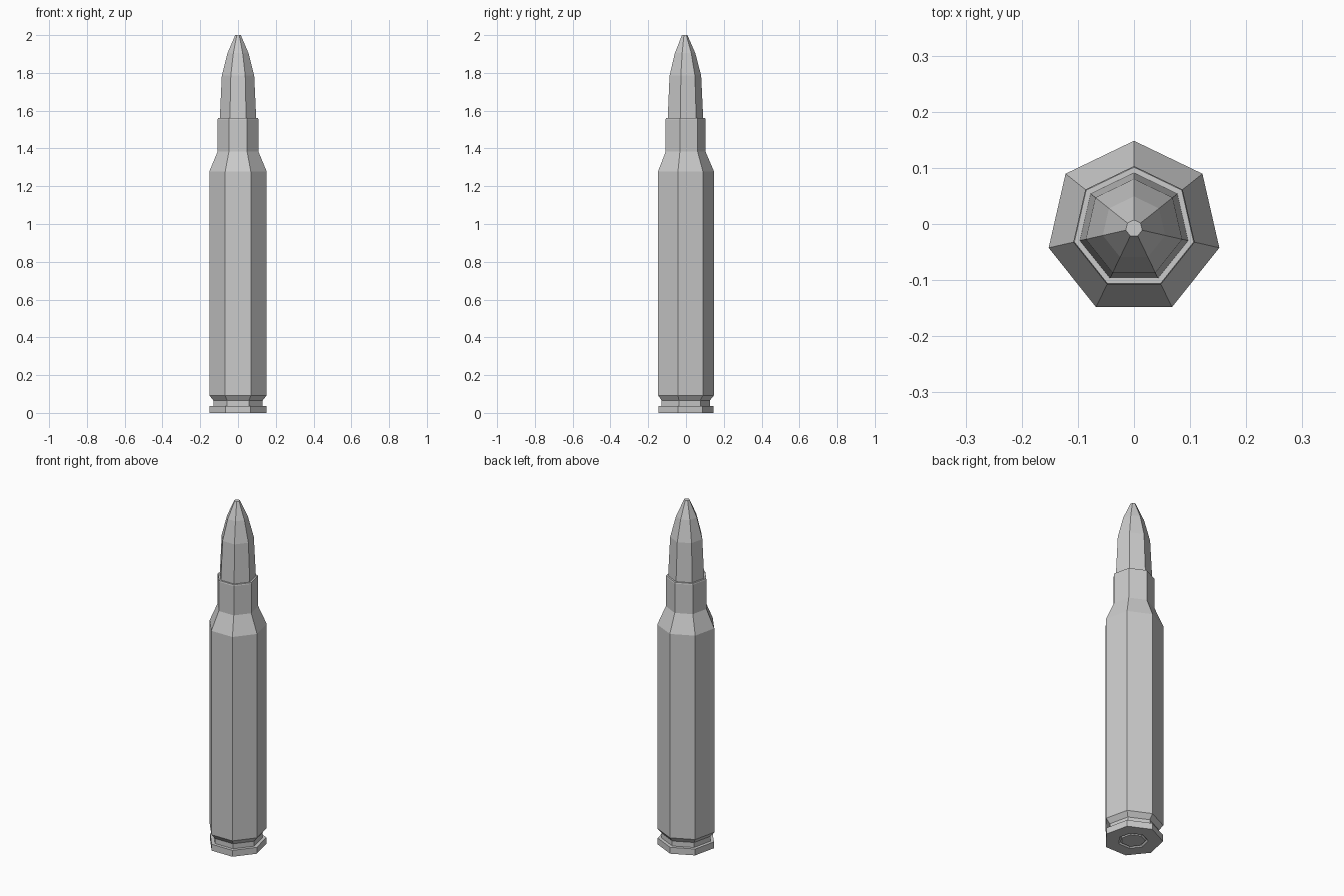
import bpy, bmesh, math

if "Cube" in bpy.data.objects:
    bpy.data.objects.remove(bpy.data.objects["Cube"])

SIDES = 7
CENTRE_Y = -0.0077  # seven-sided ring has one corner on +y, so shift to centre its bounds


def lathe(name, profile, cap_start=False, cap_end=False):
    """Revolve (radius, z) points into a flat-faced seven-sided part."""
    bm = bmesh.new()
    rings = []
    for r, z in profile:
        ring = []
        for i in range(SIDES):
            a = math.pi / 2 + 2 * math.pi * i / SIDES
            ring.append(bm.verts.new((r * math.cos(a), r * math.sin(a) + CENTRE_Y, z)))
        rings.append(ring)
    for lo, hi in zip(rings, rings[1:]):
        for i in range(SIDES):
            j = (i + 1) % SIDES
            bm.faces.new((lo[i], lo[j], hi[j], hi[i]))
    if cap_start:
        bm.faces.new(rings[0][::-1])
    if cap_end:
        bm.faces.new(rings[-1])
    mesh = bpy.data.meshes.new(name)
    bm.to_mesh(mesh)
    bm.free()
    obj = bpy.data.objects.new(name, mesh)
    bpy.context.collection.objects.link(obj)
    return obj


# Case: primer recess, base rim, extractor groove, body, shoulder, neck, lip
lathe("case", [
    (0.070, 0.010), (0.079, 0.000), (0.154, 0.000), (0.154, 0.037),
    (0.134, 0.037), (0.134, 0.066), (0.156, 0.093), (0.156, 1.278),
    (0.111, 1.383), (0.111, 1.553), (0.109, 1.560), (0.098, 1.560),
])

# Primer disc set into the base
lathe("primer", [(0.063, 0.001), (0.070, 0.010)], cap_start=True)

# Bullet with a curved nose and small flat tip
lathe("bullet", [
    (0.099, 1.555), (0.088, 1.785), (0.057, 1.905), (0.015, 2.000),
], cap_end=True)
